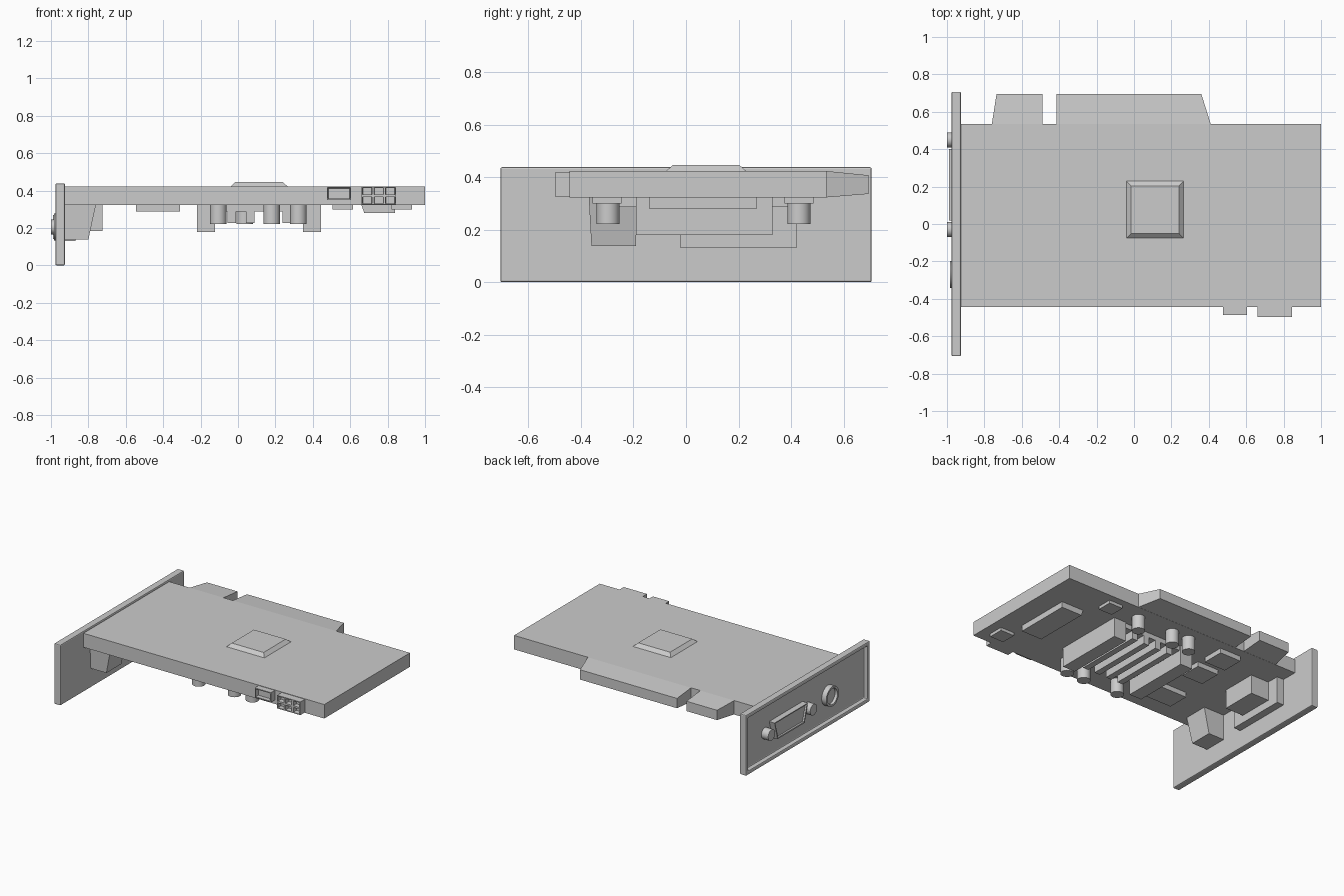
import bpy, bmesh
from mathutils import Matrix, Vector
from math import pi

if "Cube" in bpy.data.objects:
    bpy.data.objects.remove(bpy.data.objects["Cube"])


def finish(name, bm, smooth=False):
    bmesh.ops.recalc_face_normals(bm, faces=bm.faces[:])
    me = bpy.data.meshes.new(name)
    bm.to_mesh(me)
    bm.free()
    ob = bpy.data.objects.new(name, me)
    bpy.context.collection.objects.link(ob)
    if smooth:
        bpy.ops.object.select_all(action='DESELECT')
        ob.select_set(True)
        bpy.context.view_layer.objects.active = ob
        bpy.ops.object.shade_smooth_by_angle()
    return ob


def loft_bm(a, b):
    bm = bmesh.new()
    va, vb = [bm.verts.new(p) for p in a], [bm.verts.new(p) for p in b]
    n = len(a)
    bm.faces.new(va)
    bm.faces.new(vb)
    for i in range(n):
        j = (i + 1) % n
        bm.faces.new((va[i], va[j], vb[j], vb[i]))
    bmesh.ops.recalc_face_normals(bm, faces=bm.faces[:])
    return bm


def rect(x0, x1, y0, y1, z):
    return [(x0, y0, z), (x1, y0, z), (x1, y1, z), (x0, y1, z)]


def frustum(name, lo, hi):
    return finish(name, loft_bm(rect(*lo), rect(*hi)))


def box_bm(x0, x1, y0, y1, z0, z1):
    return loft_bm(rect(x0, x1, y0, y1, z0), rect(x0, x1, y0, y1, z1))


def box(name, *d):
    return finish(name, box_bm(*d))


def recess(bm, direction, rim, depth):
    bm.normal_update()
    fs = [f for f in bm.faces if f.normal.dot(Vector(direction)) > 0.9]
    bmesh.ops.inset_individual(bm, faces=fs, thickness=rim, depth=0)
    bmesh.ops.inset_individual(bm, faces=fs, thickness=0.001, depth=-depth)


def cylinder_bm(center, r, depth, axis='Z', seg=24):
    bm = bmesh.new()
    m = Matrix.Translation(center)
    if axis == 'X':
        m = m @ Matrix.Rotation(pi / 2, 4, 'Y')
    bmesh.ops.create_cone(bm, cap_ends=True, segments=seg, radius1=r, radius2=r,
                          depth=depth, matrix=m)
    return bm


# Board and tapered edge contacts
box("board", -0.925, 1.0, -0.443, 0.535, 0.322, 0.423)
for name, base, tip in (("short_edge_tab", (-0.76, -0.49), (-0.735, -0.49)),
                        ("long_edge_tab", (-0.415, 0.41), (-0.415, 0.36))):
    def section(xs, y, z0, z1):
        return [(xs[0], y, z0), (xs[1], y, z0), (xs[1], y, z1), (xs[0], y, z1)]
    finish(name, loft_bm(section(base, 0.535, 0.323, 0.423),
                         section(tip, 0.695, 0.336, 0.407)))

# Low plate on the top face
frustum("top_plate", (-0.04, 0.265, -0.077, 0.23, 0.422), (-0.015, 0.24, -0.05, 0.203, 0.446))

# Mounting bracket with recessed outer face
bm = box_bm(-0.976, -0.925, -0.707, 0.707, 0, 0.438)
recess(bm, (-1, 0, 0), 0.04, 0.03)
bev = finish("bracket", bm).modifiers.new("bevel", 'BEVEL')
bev.width = 0.007
bev.segments = 2
bev.limit_method = 'ANGLE'

# Video port on the bracket, with two screw posts
prof = [(0.02, 0.27), (0.40, 0.27), (0.365, 0.14), (0.055, 0.14)]
bm = loft_bm([(-0.94, y, z) for y, z in prof], [(-0.988, y, z) for y, z in prof])
recess(bm, (-1, 0, 0), 0.012, 0.012)
finish("video_port", bm)
for i, y in enumerate((-0.03, 0.45)):
    finish(f"port_screw_{i}", cylinder_bm((-0.97, y, 0.205), 0.04, 0.06, 'X'), True)

# Round port
bm = cylinder_bm((-0.96, -0.27, 0.205), 0.072, 0.046, 'X', 32)
recess(bm, (-1, 0, 0), 0.015, 0.02)
finish("round_port", bm, True)

# Port housings behind the bracket
box("video_port_flange", -0.926, -0.87, -0.02, 0.42, 0.13, 0.323)
box("video_port_body", -0.88, -0.725, 0.07, 0.33, 0.185, 0.323)
frustum("round_port_body", (-0.926, -0.80, -0.36, -0.19, 0.138),
        (-0.926, -0.76, -0.37, -0.19, 0.323))

# Power sockets on the front edge
bm = box_bm(0.475, 0.605, -0.487, -0.44, 0.35, 0.42)
recess(bm, (0, -1, 0), 0.01, 0.03)
finish("small_socket", bm)
bm = box_bm(0.66, 0.845, -0.496, -0.44, 0.325, 0.42)
for co, no in (((0.722, 0, 0), (1, 0, 0)), ((0.783, 0, 0), (1, 0, 0)),
               ((0, 0, 0.3725), (0, 0, 1))):
    bmesh.ops.bisect_plane(bm, geom=bm.verts[:] + bm.edges[:] + bm.faces[:],
                           plane_co=co, plane_no=no)
recess(bm, (0, -1, 0), 0.009, 0.035)
finish("power_socket", bm)

# Heat sink under the board: base, end blocks, fins
box("heatsink_base", -0.2, 0.43, -0.18, 0.32, 0.288, 0.323)
for i, x in enumerate((-0.22, 0.347)):
    box(f"heatsink_block_{i}", x, x + 0.098, -0.19, 0.33, 0.18, 0.323)
for i in range(4):
    x = -0.033 + i * 0.098
    box(f"heatsink_fin_{i}", x - 0.022, x + 0.022, -0.18, 0.32, 0.228, 0.3)

# Capacitors in two rows
for row, (y, xs) in enumerate(((-0.297, (-0.105, 0.18, 0.323)), (0.43, (-0.105, 0.035, 0.323)))):
    for i, x in enumerate(xs):
        finish(f"capacitor_{row}_{i}", cylinder_bm((x, y, 0.273), 0.044, 0.104), True)

# Chips under the board: centre x, y, half sizes, bottom z
chips = [(0.56, 0.43, 0.055, 0.055, 0.30), (0.875, -0.30, 0.055, 0.055, 0.30),
         (-0.43, 0.39, 0.085, 0.08, 0.287), (-0.43, 0.16, 0.085, 0.08, 0.287),
         (-0.428, -0.20, 0.118, 0.08, 0.287)]
for i, (x, y, hx, hy, z) in enumerate(chips):
    box(f"chip_{i}", x - hx, x + hx, y - hy, y + hy, z, 0.323)
frustum("long_chip", (0.675, 0.84, -0.14, 0.27, 0.28), (0.66, 0.84, -0.14, 0.27, 0.323))
